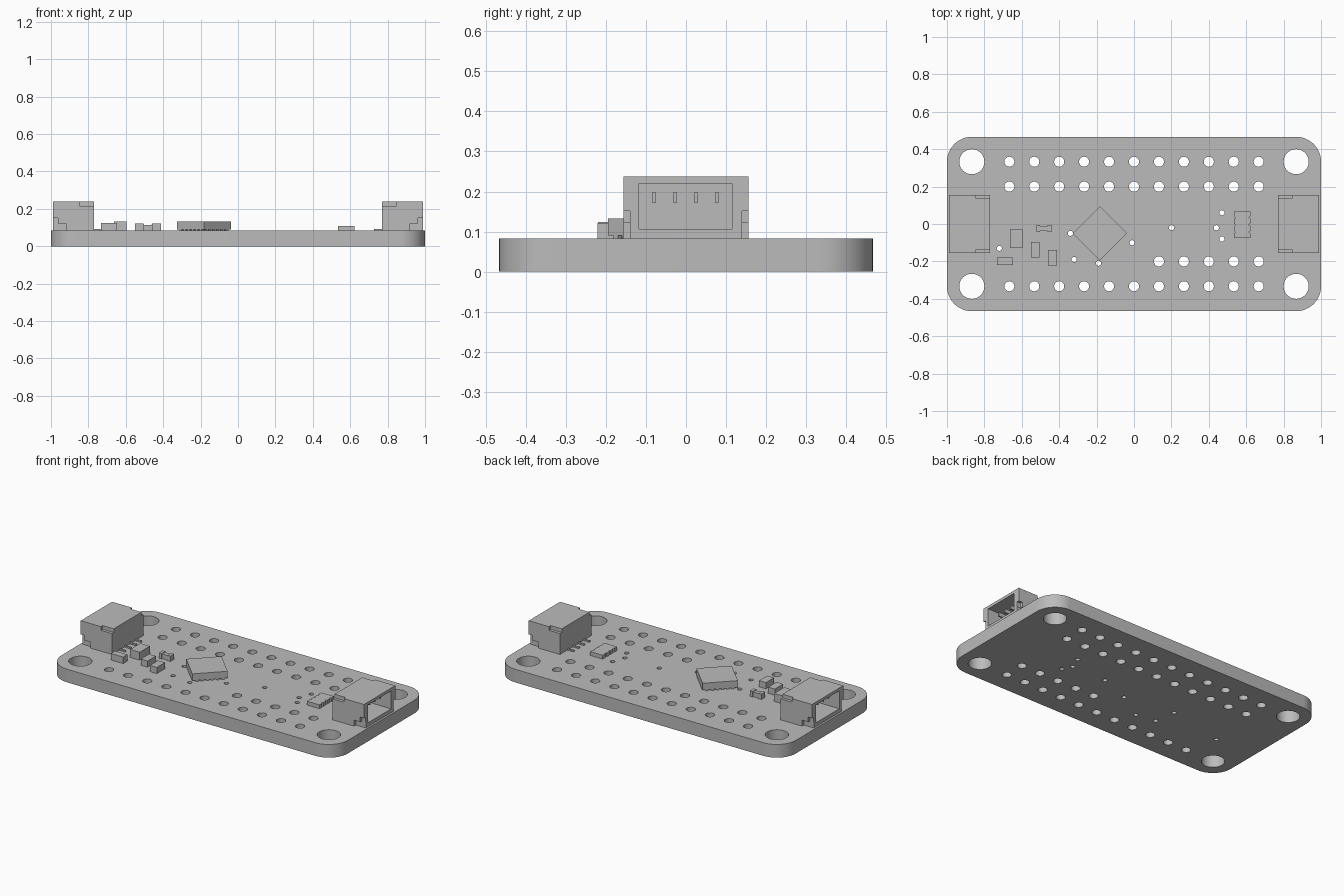
import bpy, bmesh, math
from mathutils import Matrix

if "Cube" in bpy.data.objects:
    bpy.data.objects.remove(bpy.data.objects["Cube"])

grey = bpy.data.materials.new("plain grey")
grey.diffuse_color = (0.5, 0.5, 0.5, 1)
grey.use_nodes = True
grey.node_tree.nodes["Principled BSDF"].inputs["Base Color"].default_value = grey.diffuse_color
TOP = 0.083  # upper face of the board


def add_object(name, bm):
    mesh = bpy.data.meshes.new(name)
    bmesh.ops.recalc_face_normals(bm, faces=bm.faces)
    bm.to_mesh(mesh)
    bm.free()
    mesh.materials.append(grey)
    ob = bpy.data.objects.new(name, mesh)
    bpy.context.collection.objects.link(ob)
    return ob


def box(bm, x0, x1, y0, y1, z0, z1, s=1):
    """Box between limits; s = -1 mirrors it in x."""
    m = Matrix.Translation((s * (x0 + x1) / 2, (y0 + y1) / 2, (z0 + z1) / 2))
    m = m @ Matrix.Diagonal((x1 - x0, y1 - y0, z1 - z0, 1))
    bmesh.ops.create_cube(bm, size=1, matrix=m)


def boxes(name, limits, s=1):
    bm = bmesh.new()
    for b in limits:
        box(bm, *b, s=s)
    return add_object(name, bm)


def prism(name, loops, z0, z1):
    """Extrude a filled outline; loops after the first are holes."""
    bm = bmesh.new()
    edges = []
    for pts in loops:
        vs = [bm.verts.new((x, y, z0)) for x, y in pts]
        edges += [bm.edges.new((a, b)) for a, b in zip(vs, vs[1:] + vs[:1])]
    bmesh.ops.triangle_fill(bm, use_beauty=True, edges=edges, normal=(0, 0, 1))
    ext = bmesh.ops.extrude_face_region(bm, geom=bm.faces[:], use_keep_orig=True)
    bmesh.ops.translate(bm, vec=(0, 0, z1 - z0),
                        verts=[g for g in ext["geom"] if isinstance(g, bmesh.types.BMVert)])
    return add_object(name, bm)


def arc(cx, cy, r, a0, a1, n):
    return [(cx + r * math.cos(math.radians(a0 + (a1 - a0) * i / n)),
             cy + r * math.sin(math.radians(a0 + (a1 - a0) * i / n))) for i in range(n + 1)]


def hole(x, y, r, n):
    return arc(x, y, r, 0, 360, n)[:-1]


# Board with mounting holes, pin holes and vias
R = 0.133
outline = []
for i, (sx, sy) in enumerate([(1, 1), (-1, 1), (-1, -1), (1, -1)]):
    outline += arc(sx * (1 - R), sy * (0.466 - R), R, 90 * i, 90 * i + 90, 12)
loops = [outline]
loops += [hole(sx * 0.867, sy * 0.333, 0.067, 32) for sx in (-1, 1) for sy in (-1, 1)]
for y, first in ((0.333, -5), (0.2, -5), (-0.2, 1), (-0.333, -5)):
    loops += [hole(i * 0.1333, y, 0.027, 20) for i in range(first, 6)]
vias = [(-0.72, -0.13), (-0.34, -0.05), (-0.32, -0.19), (-0.19, -0.21), (-0.01, -0.1),
        (0.2, -0.02), (0.44, -0.02), (0.47, -0.08), (0.47, 0.06)]
loops += [hole(x, y, 0.014, 12) for x, y in vias]
board = prism("board", loops, 0, TOP)
bpy.context.view_layer.objects.active = board
board.select_set(True)
bpy.ops.object.shade_smooth_by_angle(angle=math.radians(35))

# Cable sockets, one at each end, opening outwards
for s, side in ((-1, "left"), (1, "right")):
    body = boxes(side + "_socket", [(0.77, 0.988, -0.156, 0.156, TOP, 0.238)], s)
    cuts = [(0.81, 1.1, -0.117, 0.115, 0.107, 0.22)]
    for m in (-1, 1):
        for x0, x1, d, z0, z1 in ((0.92, 1.1, 0.138, 0.0, 0.121),
                                  (0.962, 1.1, 0.140, 0.11, 0.152),
                                  (0.7, 0.848, 0.138, 0.215, 0.3)):
            y0, y1 = sorted((m * d, m * 0.3))
            cuts.append((x0, x1, y0, y1, z0, z1))
    for i, limits in enumerate(cuts):
        cutter = boxes(f"{side}_cutter_{i}", [limits], s)
        cutter.hide_render = True
        cutter.hide_viewport = True
        mod = body.modifiers.new("cut", "BOOLEAN")
        mod.operation = "DIFFERENCE"
        mod.solver = "EXACT"
        mod.object = cutter
    # Contact blades inside and solder leads behind
    ys = [-0.08 + 0.0525 * i for i in range(4)]
    boxes(side + "_contacts", [(0.80, 0.94, y - 0.005, y + 0.005, 0.173, 0.197) for y in ys], s)
    boxes(side + "_leads", [(0.728, 0.78, y - 0.006, y + 0.006, TOP, 0.091) for y in ys], s)

# Diamond-placed chip with a rim of pads beneath
bm = bmesh.new()
h = 0.1025
box(bm, -h, h, -h, h, 0.09, 0.133)
box(bm, -h + 0.012, h - 0.012, -h + 0.012, h - 0.012, TOP, 0.09)
for i in range(6):
    p = (i - 2.5) * 0.03
    for m in (-1, 1):
        c = m * (h - 0.007)
        box(bm, p - 0.008, p + 0.008, c - 0.006, c + 0.006, TOP, 0.09)
        box(bm, c - 0.006, c + 0.006, p - 0.008, p + 0.008, TOP, 0.09)
bmesh.ops.transform(bm, verts=bm.verts,
                    matrix=Matrix.Translation((-0.182, -0.05, 0)) @ Matrix.Rotation(math.pi / 4, 4, "Z"))
add_object("chip", bm)

# Small surface parts
for i, (x0, x1, y0, y1, z1) in enumerate([(-0.663, -0.596, -0.128, -0.027, 0.133),
                                          (-0.733, -0.647, -0.22, -0.178, 0.124),
                                          (-0.552, -0.505, -0.18, -0.097, 0.122),
                                          (-0.46, -0.412, -0.221, -0.139, 0.122)]):
    boxes(f"capacitor_{i + 1}", [(x0, x1, y0, y1, TOP, z1)])

# Tiny two-ended part with a narrow waist
boxes("diode", [(-0.522, -0.502, -0.043, -0.005, TOP, 0.117),
                (-0.462, -0.442, -0.043, -0.005, TOP, 0.117),
                (-0.502, -0.462, -0.038, -0.010, TOP, 0.113)])

# Resistor pack with notched long edges
edge = []
for k in range(4):
    y = -0.076 + 0.039 * k
    edge += [(0.044, y), (0.044, y + 0.026)]
    if k < 3:
        edge += [(0.037, y + 0.030), (0.037, y + 0.035)]
cy = (edge[0][1] + edge[-1][1]) / 2
pts = edge + [(-x, 2 * cy - y) for x, y in edge]
prism("resistor_pack", [[(0.578 + x, y) for x, y in pts]], TOP, 0.107)
